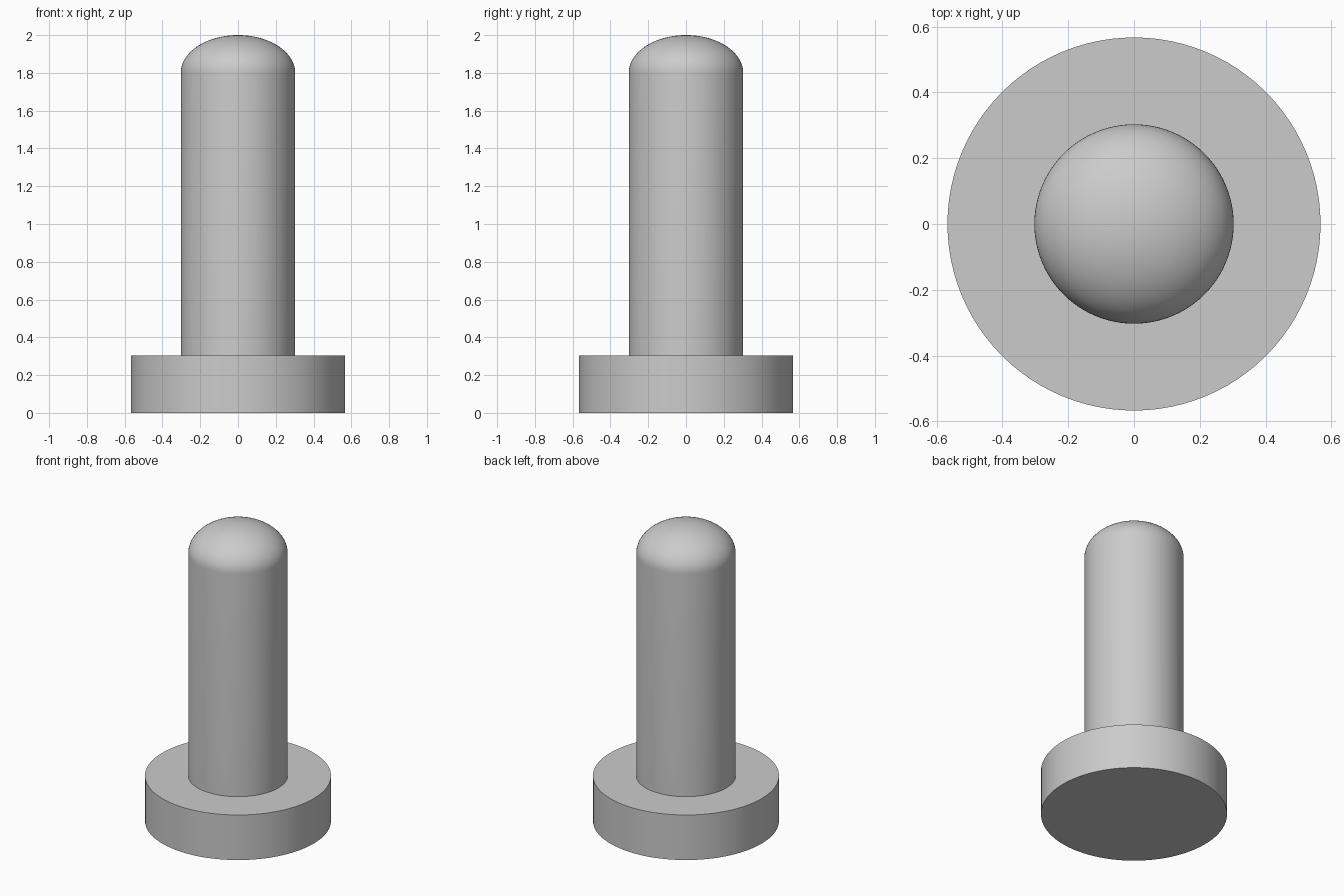
import bpy
import bmesh
from math import sin, cos, pi, radians

SEGMENTS = 96

cube = bpy.data.objects.get("Cube")
if cube:
    bpy.data.objects.remove(cube, do_unlink=True)

# Single plain grey
grey = bpy.data.materials.new("plain_grey")
grey.use_nodes = True
colour = (0.6, 0.6, 0.6, 1)
grey.diffuse_color = colour
grey.node_tree.nodes["Principled BSDF"].inputs["Base Color"].default_value = colour


def lathe(name, profile):
    """Turn an (r, z) profile, running from axis to axis, about z."""
    bm = bmesh.new()
    verts = [bm.verts.new((r, 0, z)) for r, z in profile]
    edges = [bm.edges.new(pair) for pair in zip(verts, verts[1:])]
    bmesh.ops.spin(bm, geom=verts + edges, cent=(0, 0, 0), axis=(0, 0, 1),
                   angle=2 * pi, steps=SEGMENTS, use_duplicate=False)
    bmesh.ops.remove_doubles(bm, verts=bm.verts, dist=0.0001)
    bmesh.ops.recalc_face_normals(bm, faces=bm.faces)
    mesh = bpy.data.meshes.new(name)
    bm.to_mesh(mesh)
    bm.free()
    mesh.materials.append(grey)
    obj = bpy.data.objects.new(name, mesh)
    bpy.context.collection.objects.link(obj)
    bpy.ops.object.select_all(action="DESELECT")
    obj.select_set(True)
    bpy.context.view_layer.objects.active = obj
    bpy.ops.object.shade_smooth_by_angle(angle=radians(30))
    return obj


# Round flat base
BASE_R, BASE_H = 0.567, 0.303
lathe("base_disc", [(0, 0), (BASE_R, 0), (BASE_R, BASE_H), (0, BASE_H)])

# Shaft with a flattened dome on top
SHAFT_R, DOME_Z, TOP = 0.303, 1.8, 2.0
STEPS = 20
dome = [(SHAFT_R * cos(a), DOME_Z + (TOP - DOME_Z) * sin(a))
        for a in (pi / 2 * i / STEPS for i in range(STEPS))]
lathe("domed_shaft", [(0, BASE_H - 0.02), (SHAFT_R, BASE_H - 0.02)] + dome + [(0, TOP)])
